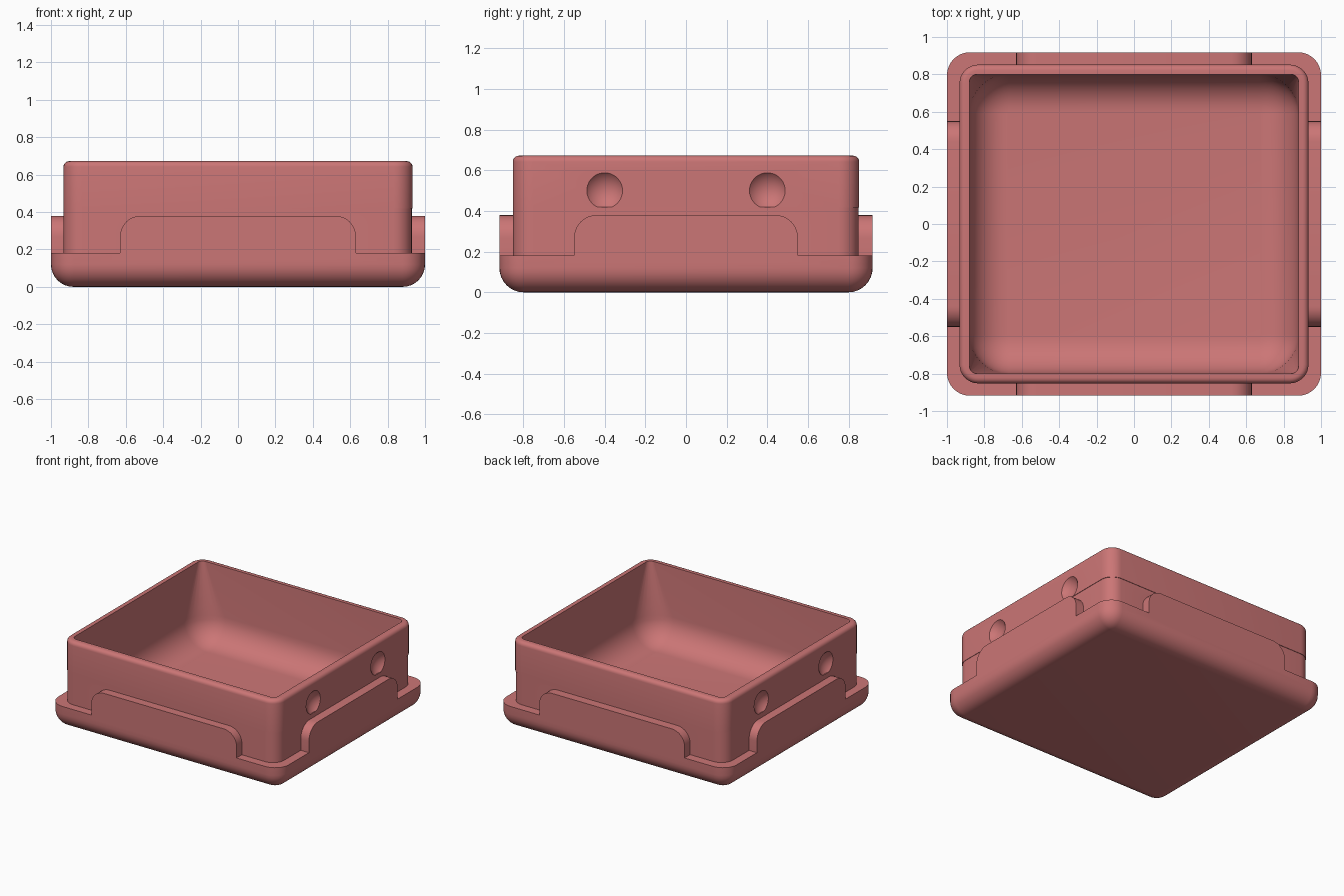
import bpy, bmesh, math
from mathutils import Vector

if "Cube" in bpy.data.objects:
    bpy.data.objects.remove(bpy.data.objects["Cube"])

mat = bpy.data.materials.new("dusty_red")
mat.diffuse_color = (0.60, 0.18, 0.18, 1)
mat.use_nodes = True
mat.node_tree.nodes["Principled BSDF"].inputs["Base Color"].default_value = mat.diffuse_color


def make_object(name, bm):
    bmesh.ops.recalc_face_normals(bm, faces=bm.faces)
    mesh = bpy.data.meshes.new(name)
    bm.to_mesh(mesh)
    bm.free()
    mesh.materials.append(mat)
    obj = bpy.data.objects.new(name, mesh)
    bpy.context.collection.objects.link(obj)
    return obj


def rounded_ring(bm, hx, hy, r, z, shift=0.0, seg=8):
    """One closed rounded rectangle at height z."""
    verts = []
    for k, (sx, sy) in enumerate([(1, 1), (-1, 1), (-1, -1), (1, -1)]):
        for i in range(seg + 1):
            a = math.pi / 2 * (k + i / seg)
            verts.append(bm.verts.new((sx * (hx - r) + r * math.cos(a) + shift,
                                       sy * (hy - r) + r * math.sin(a) + shift, z)))
    return verts


def loft(name, sections):
    bm = bmesh.new()
    rings = [rounded_ring(bm, *s) for s in sections]
    for a, b in zip(rings, rings[1:]):
        n = len(a)
        for i in range(n):
            bm.faces.new((a[i], a[(i + 1) % n], b[(i + 1) % n], b[i]))
    bm.faces.new(rings[0])
    bm.faces.new(rings[-1])
    return make_object(name, bm)


def boolean(target, cutter, operation):
    mod = target.modifiers.new(operation, 'BOOLEAN')
    mod.operation = operation
    mod.solver = 'EXACT'
    mod.object = cutter
    bpy.context.view_layer.objects.active = target
    bpy.ops.object.modifier_apply(modifier=mod.name)
    bpy.data.objects.remove(cutter)


BX, BY = 1.0, 0.918      # base half sizes
WX, WY = 0.933, 0.852    # wall half sizes
IX, IY = 0.88, 0.80      # cavity half sizes
TOP, SEAM, LEDGE, FLOOR = 0.672, 0.418, 0.181, 0.08
sections = []

# Base with rounded lower edge
for i in range(9):
    a = math.pi / 2 * i / 8
    d = 0.12 * (1 - math.sin(a))
    sections.append((BX - d, BY - d, 0.122 - d, 0.12 * (1 - math.cos(a))))
sections.append((BX, BY, 0.122, LEDGE))

# Outer wall with a fine seam, then the rounded rim
sections += [(WX - 0.002, WY - 0.002, 0.1, LEDGE, -0.0015),
             (WX - 0.002, WY - 0.002, 0.1, SEAM, -0.0015),
             (WX, WY, 0.1, SEAM)]
for i in range(6):
    a = math.pi / 2 * i / 5
    d = 0.03 * (1 - math.cos(a))
    sections.append((WX - d, WY - d, 0.1 - d, TOP - 0.03 + 0.03 * math.sin(a)))

# Cavity, its corners widening down into a rounded floor
sections.append((IX, IY, 0.04, TOP))
for i in range(10):
    a = math.pi / 2 * i / 9
    d = 0.2 * (1 - math.cos(a))
    sections.append((IX - d, IY - d, 0.21 - d, FLOOR + 0.2 * (1 - math.sin(a))))
tray = loft("tray", sections)


def tab(name, half, axis, sign):
    """Upright plate with rounded top corners on one side of the base."""
    r, top, low = 0.11, 0.38, 0.15
    pts = [(-half, low), (half, low)]
    for k in range(2):
        for i in range(9):
            a = math.pi / 2 * (k + i / 8)
            pts.append(((1 - 2 * k) * (half - r) + r * math.cos(a), top - r + r * math.sin(a)))
    outer, inner = (BY, WY - 0.025) if axis == 'y' else (BX, WX - 0.025)
    bm = bmesh.new()
    rows = []
    for depth in (outer, inner):
        rows.append([bm.verts.new((u, sign * depth, z) if axis == 'y' else (sign * depth, u, z))
                     for u, z in pts])
    n = len(pts)
    for i in range(n):
        j = (i + 1) % n
        bm.faces.new((rows[0][i], rows[0][j], rows[1][j], rows[1][i]))
    for row in rows:
        bm.faces.new(row)
    return make_object(name, bm)


# Raised tabs on all four sides
for sign in (-1, 1):
    boolean(tray, tab("long_tab", 0.63, 'y', sign), 'UNION')
    boolean(tray, tab("short_tab", 0.55, 'x', sign), 'UNION')

# Shallow round dimples in the two end walls, flat at the seam
R, depth = 0.117, 0.04
for sx in (-1, 1):
    for sy in (-1, 1):
        bm = bmesh.new()
        bmesh.ops.create_uvsphere(bm, u_segments=48, v_segments=24, radius=R)
        bmesh.ops.translate(bm, verts=bm.verts,
                            vec=Vector((sx * (WX + R - depth), sy * 0.4, 0.5)))
        cut = bmesh.ops.bisect_plane(bm, geom=bm.verts[:] + bm.edges[:] + bm.faces[:],
                                     plane_co=(0, 0, SEAM + 0.001), plane_no=(0, 0, 1),
                                     clear_inner=True)
        edges = [e for e in cut["geom_cut"] if isinstance(e, bmesh.types.BMEdge)]
        bmesh.ops.holes_fill(bm, edges=edges)
        boolean(tray, make_object("dimple_cutter", bm), 'DIFFERENCE')

# Smooth curved surfaces, keep hard edges
bpy.ops.object.select_all(action='DESELECT')
tray.select_set(True)
bpy.context.view_layer.objects.active = tray
bpy.ops.object.shade_smooth_by_angle(angle=math.radians(30))
